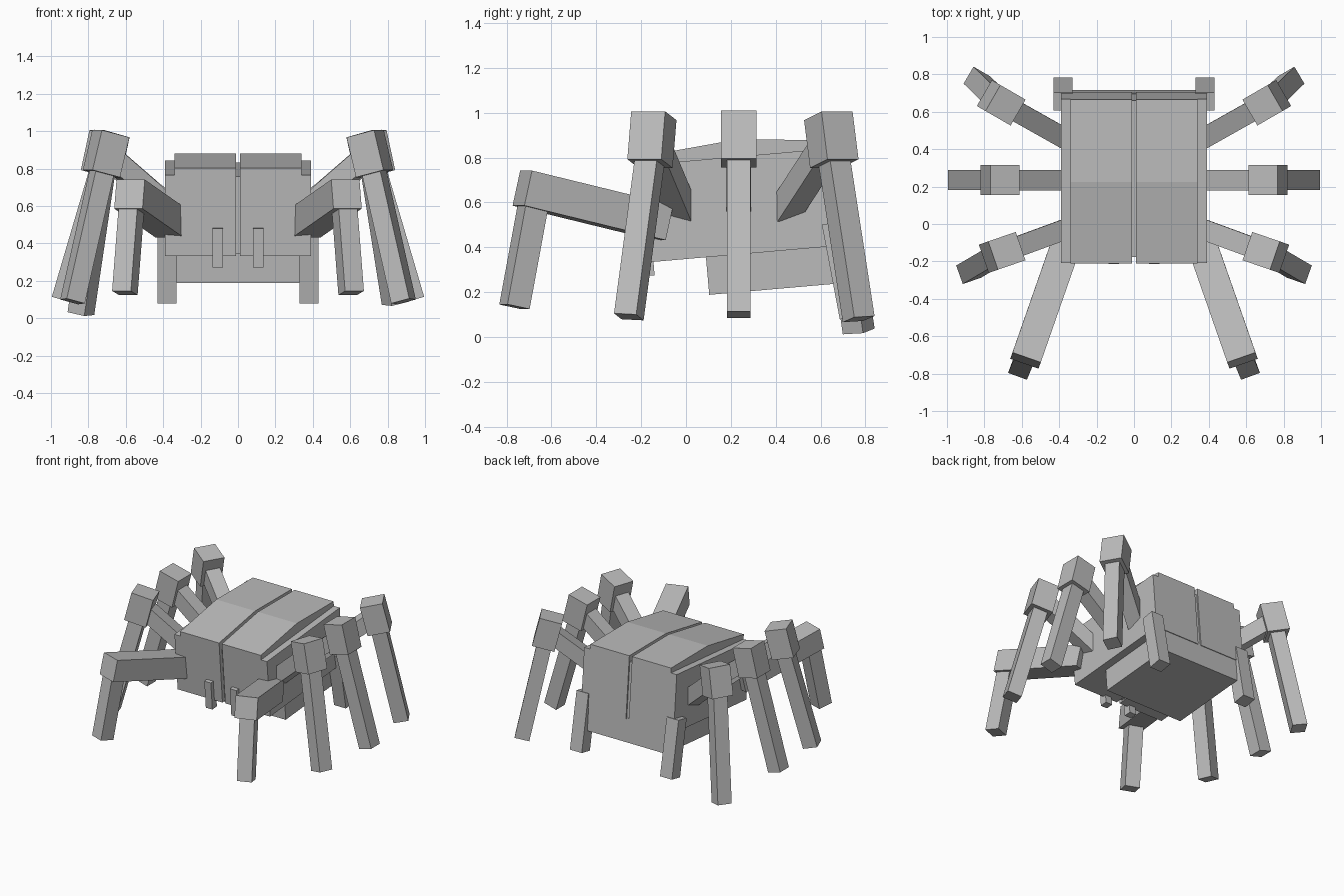
import bpy, bmesh, math
from mathutils import Vector, Matrix

if "Cube" in bpy.data.objects:
    bpy.data.objects.remove(bpy.data.objects["Cube"])

grey = bpy.data.materials.new("plain_grey")
grey.use_nodes = True
GREY = (0.5, 0.5, 0.5, 1)
grey.diffuse_color = GREY
grey.node_tree.nodes["Principled BSDF"].inputs["Base Color"].default_value = GREY


def finish(name, bm, matrix):
    bmesh.ops.recalc_face_normals(bm, faces=bm.faces)
    mesh = bpy.data.meshes.new(name)
    bm.to_mesh(mesh)
    bm.free()
    mesh.materials.append(grey)
    obj = bpy.data.objects.new(name, mesh)
    obj.matrix_world = matrix
    bpy.context.collection.objects.link(obj)
    return obj


def box(name, low, high, matrix):
    """Box between two corners, placed by a matrix."""
    low, high = Vector(low), Vector(high)
    bm = bmesh.new()
    bmesh.ops.create_cube(bm, size=1)
    bmesh.ops.scale(bm, vec=high - low, verts=bm.verts)
    bmesh.ops.translate(bm, vec=(low + high) / 2, verts=bm.verts)
    return finish(name, bm, matrix)


def beam(name, start, end, width, yaw):
    """Square beam between two points; one side stays level, across the yaw."""
    start, end = Vector(start), Vector(end)
    axis = (end - start).normalized()
    across = Vector((-math.sin(yaw), math.cos(yaw), 0))
    across = (across - axis * across.dot(axis)).normalized()
    third = axis.cross(across)
    matrix = Matrix((across, third, axis)).transposed().to_4x4()
    matrix.translation = start
    half = width / 2
    return box(name, (-half, -half, 0), (half, half, (end - start).length), matrix)


# Body frame: origin at the lower front edge, pitched up to the rear
pitch = Matrix.Translation((0, -0.17, 0.333)) @ Matrix.Rotation(math.radians(5), 4, "X")
LENGTH, HEIGHT = 0.88, 0.435

box("body_divider", (-0.02, 0.03, 0.01), (0.02, LENGTH - 0.01, HEIGHT - 0.01), pitch)
box("belly", (-0.33, 0.26, -0.168), (0.33, LENGTH - 0.005, 0.01), pitch)

for side, label in ((1, "left"), (-1, "right")):
    # Body half and its folded wing cover
    a, b = sorted((side * 0.012, side * 0.39))
    box(label + "_body_half", (a, 0, 0), (b, LENGTH, HEIGHT), pitch)

    bm = bmesh.new()
    profile = [(0, -0.01), (0, 0.036), (LENGTH / 2, 0.076),
               (LENGTH, 0.036), (LENGTH, -0.01)]
    face = bm.faces.new([bm.verts.new((side * 0.012, y, HEIGHT + z)) for y, z in profile])
    extruded = bmesh.ops.extrude_face_region(bm, geom=[face])["geom"]
    bmesh.ops.translate(bm, vec=(side * 0.328, 0, 0),
                        verts=[v for v in extruded if isinstance(v, bmesh.types.BMVert)])
    finish(label + "_wing_cover", bm, pitch)

    # Fang and rear stub leg
    a, b = sorted((side * 0.08, side * 0.135))
    box(label + "_fang", (a, -0.03, -0.06), (b, 0.025, 0.15), pitch)
    beam(label + "_stub_leg", (side * 0.38, 0.655, 0.51), (side * 0.38, 0.735, 0.088), 0.1, 0)

    # Jointed legs: hip, knee centre, foot, yaw in degrees
    rear_foot = 0.08 if side > 0 else 0.025
    legs = {
        "rear": ((0.34, 0.44, 0.56), (0.71, 0.648, 0.88), (0.84, 0.77, rear_foot), 30),
        "middle": ((0.34, 0.235, 0.59), (0.717, 0.235, 0.883), (0.945, 0.235, 0.1), 0),
        "fore": ((0.34, -0.018, 0.56), (0.705, -0.152, 0.88), (0.885, -0.255, 0.09), -19),
    }
    mirror = Vector((side, 1, 1))
    tilt = math.radians(14)
    for part, (hip, knee, foot, degrees) in legs.items():
        yaw = math.radians(degrees)
        hip, knee, foot = Vector(hip), Vector(knee), Vector(foot)
        down = Vector((math.cos(yaw) * math.sin(tilt), math.sin(yaw) * math.sin(tilt),
                       -math.cos(tilt)))
        name = label + "_" + part
        beam(name + "_upper_leg", hip * mirror, knee * mirror, 0.11, side * yaw)
        beam(name + "_knee", (knee - down * 0.11) * mirror, (knee + down * 0.11) * mirror,
             0.16, side * yaw)
        beam(name + "_lower_leg", (knee + down * 0.05) * mirror, foot * mirror,
             0.105, side * yaw)

    # Front leg reaching forward
    yaw = side * math.radians(-70)
    beam(label + "_front_arm", Vector((0.36, -0.1, 0.51)) * mirror,
         Vector((0.58, -0.73, 0.664)) * mirror, 0.16, yaw)
    beam(label + "_front_lower_leg", Vector((0.565, -0.67, 0.65)) * mirror,
         Vector((0.605, -0.765, 0.135)) * mirror, 0.107, yaw)
